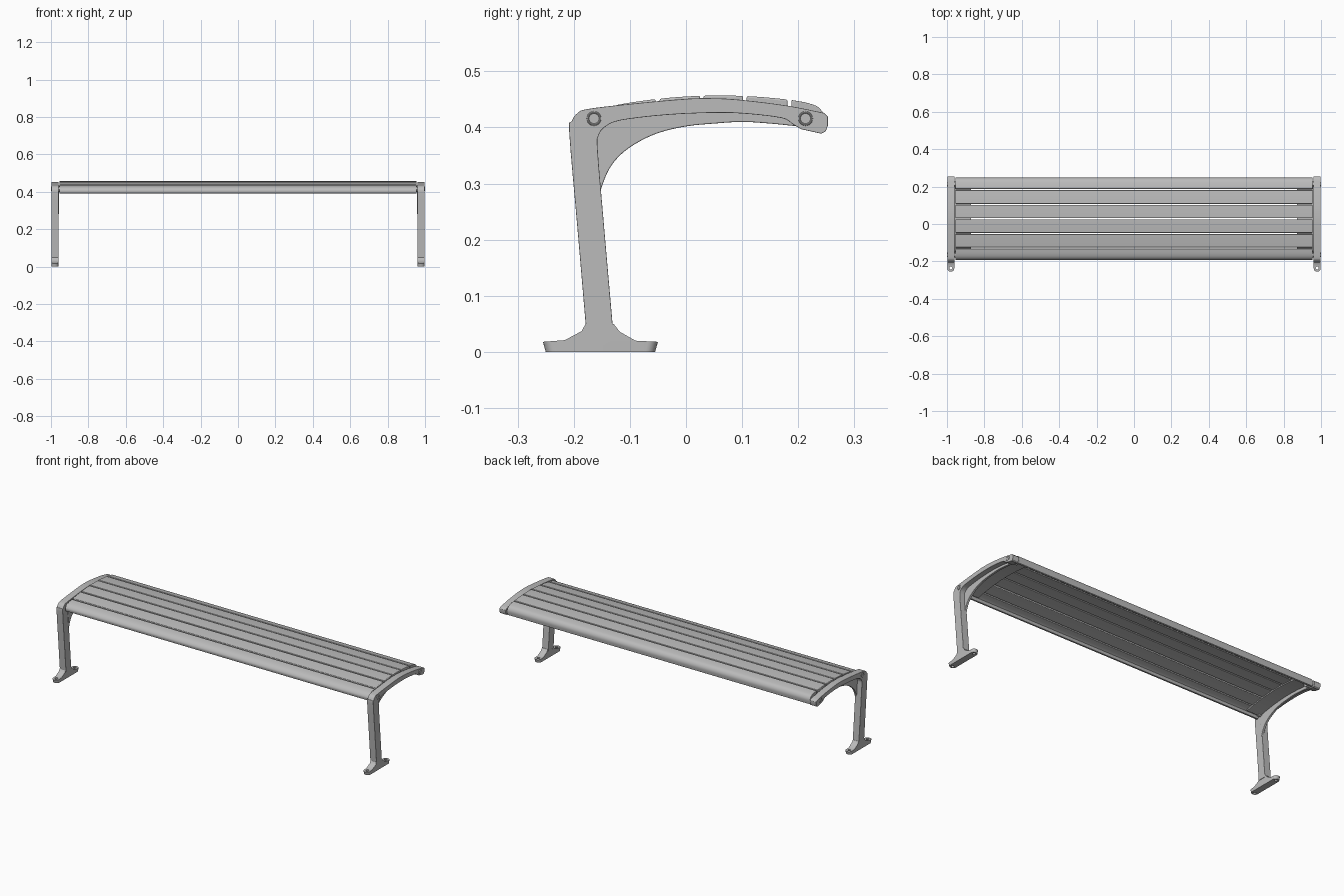
import bpy, bmesh, math
from mathutils import Vector

if "Cube" in bpy.data.objects:
    bpy.data.objects.remove(bpy.data.objects["Cube"])

grey = bpy.data.materials.new("satin_grey")
grey.use_nodes = True
GREY = (0.5, 0.5, 0.5, 1)
grey.diffuse_color = GREY
grey.node_tree.nodes["Principled BSDF"].inputs["Base Color"].default_value = GREY


def smooth(points, steps=4):
    """Round off an open path with a Catmull-Rom curve."""
    p = [Vector(q) for q in points]
    p = [2 * p[0] - p[1]] + p + [2 * p[-1] - p[-2]]
    out = []
    for a, b, c, d in zip(p, p[1:], p[2:], p[3:]):
        for i in range(steps):
            t = i / steps
            out.append(tuple(b + (c - a) * t / 2 + (a - 2.5 * b + 2 * c - d / 2) * t * t
                             + (1.5 * b - a / 2 - 1.5 * c + d / 2) * t ** 3))
    return out + [tuple(p[-2])]


def finish(obj):
    obj.data.materials.clear()
    obj.data.materials.append(grey)
    bpy.ops.object.select_all(action="DESELECT")
    obj.select_set(True)
    bpy.context.view_layer.objects.active = obj
    bpy.ops.object.shade_smooth_by_angle(angle=math.radians(35))
    return obj


def extrude(name, profile, x0, x1, bevel=0.0, round_ends=0.0):
    """Extrude a (y, z) profile along x."""
    bm = bmesh.new()
    face = bm.faces.new([bm.verts.new((x0, y, z)) for y, z in profile])
    new = bmesh.ops.extrude_face_region(bm, geom=[face])["geom"]
    bmesh.ops.translate(bm, vec=(x1 - x0, 0, 0),
                        verts=[v for v in new if isinstance(v, bmesh.types.BMVert)])
    bmesh.ops.recalc_face_normals(bm, faces=bm.faces)
    if round_ends:
        low, high = min(p[0] for p in profile), max(p[0] for p in profile)
        ends = [e for e in bm.edges if abs(e.verts[0].co.x - e.verts[1].co.x) < 1e-5
                and abs(e.verts[0].co.z - e.verts[1].co.z) > 0.01
                and all(v.co.y < low + 0.007 or v.co.y > high - 0.007 for v in e.verts)]
        bmesh.ops.bevel(bm, geom=ends, offset=round_ends, segments=6, profile=0.5,
                        affect="EDGES", clamp_overlap=True)
    mesh = bpy.data.meshes.new(name)
    bm.to_mesh(mesh)
    bm.free()
    obj = bpy.data.objects.new(name, mesh)
    bpy.context.collection.objects.link(obj)
    if bevel:
        mod = obj.modifiers.new("soft_edges", "BEVEL")
        mod.width, mod.segments = bevel, 3
        mod.limit_method, mod.angle_limit = "ANGLE", math.radians(40)
    return finish(obj)


def cylinder(name, radius, depth, centre, axis="X"):
    turn = (0, math.pi / 2, 0) if axis == "X" else (0, 0, 0)
    bpy.ops.mesh.primitive_cylinder_add(vertices=24, radius=radius, depth=depth,
                                        location=centre, rotation=turn)
    obj = bpy.context.object
    obj.name = name
    return finish(obj)


def top(y):
    """Height of the crowned seat."""
    return 0.457 - 0.5 * (y - 0.06) ** 2


def band(y0, y1, upper, lower, n=6):
    ys = [y0 + (y1 - y0) * i / n for i in range(n + 1)]
    return [(y, top(y) - upper) for y in ys] + [(y, top(y) - lower) for y in reversed(ys)]


# Seat slats, with rolled front and back ones
for i, (y0, y1) in enumerate([(-0.125, -0.054), (-0.047, 0.025), (0.031, 0.102), (0.108, 0.181)]):
    extrude(f"seat_slat_{i + 1}", band(y0, y1, 0, 0.024), -0.955, 0.955, 0.003)
front = smooth([(-0.132, 0.438), (-0.16, 0.432), (-0.18, 0.423), (-0.191, 0.408), (-0.189, 0.392)])
extrude("front_slat", front + [(-0.178, 0.391), (-0.172, 0.405), (-0.16, 0.412), (-0.132, 0.416)],
        -0.955, 0.955, 0.002)
back = smooth([(0.188, 0.449), (0.215, 0.444), (0.236, 0.436), (0.247, 0.418), (0.245, 0.392)])
extrude("back_slat", back + [(0.234, 0.391), (0.23, 0.408), (0.215, 0.42), (0.188, 0.425)],
        -0.955, 0.955, 0.002)

# Profiles of the end frames
outer = smooth([(-0.178, 0.04), (-0.193, 0.215), (-0.208, 0.39), (-0.204, 0.411), (-0.193, 0.426),
                (-0.175, 0.433), (-0.1, 0.442), (0, 0.451), (0.05, 0.452), (0.1, 0.449),
                (0.18, 0.439), (0.246, 0.426)])
tip = [(0.253, 0.419), (0.253, 0.404), (0.249, 0.393), (0.241, 0.389)]
inner = smooth([(0.205, 0.397), (0.19, 0.406), (0.17, 0.417), (0.1, 0.425), (0.04, 0.426),
                (-0.04, 0.422), (-0.115, 0.413), (-0.143, 0.402), (-0.156, 0.385),
                (-0.157, 0.355), (-0.144, 0.2), (-0.13, 0.04)])
gusset = smooth([(-0.155, 0.28), (-0.14, 0.32), (-0.12, 0.348), (-0.09, 0.371), (-0.05, 0.39),
                 (0, 0.402), (0.05, 0.407), (0.1, 0.41), (0.15, 0.407), (0.2, 0.402)])
gusset += [(0.2, 0.415), (0.17, 0.425), (0.04, 0.434), (-0.12, 0.422), (-0.165, 0.39)]
foot = [(-0.25, 0), (-0.055, 0), (-0.05, 0.018), (-0.09, 0.02), (-0.118, 0.036), (-0.129, 0.05),
        (-0.179, 0.05), (-0.186, 0.037), (-0.216, 0.021), (-0.255, 0.018)]

for side, s in (("left", 1), ("right", -1)):
    extrude(f"{side}_leg_and_arm", outer + tip + inner, s * 0.959, s * 0.998, 0.005)
    extrude(f"{side}_gusset", gusset, s * 0.957, s * 0.969, 0.002)
    extrude(f"{side}_under_strap", band(-0.165, 0.225, 0.022, 0.03, 12), s * 0.872, s * 0.956)

    # Foot with rounded ends and anchor holes
    base = extrude(f"{side}_foot", foot, s * 0.961, s * 0.998, 0, 0.017)
    for y in (-0.235, -0.07):
        cutter = cylinder("hole_cutter", 0.008, 0.1, (s * 0.9795, y, 0.01), "Z")
        cutter.hide_render = True
        mod = base.modifiers.new("anchor_hole", "BOOLEAN")
        mod.operation, mod.object, mod.solver = "DIFFERENCE", cutter, "EXACT"
        bpy.context.view_layer.objects.active = base
        bpy.ops.object.modifier_apply(modifier=mod.name)
        bpy.data.objects.remove(cutter)
    finish(base)

    # Bolts, their collars and the inner bosses that carry the seat
    for end, y in (("front", -0.164), ("back", 0.213)):
        cylinder(f"{side}_{end}_bolt", 0.007, 0.006, (s * 0.9965, y, 0.416))
        cylinder(f"{side}_{end}_boss", 0.014, 0.03, (s * 0.952, y, 0.413))
        bpy.ops.mesh.primitive_torus_add(major_radius=0.011, minor_radius=0.002,
                                         major_segments=24, minor_segments=8,
                                         location=(s * 0.998, y, 0.416),
                                         rotation=(0, math.pi / 2, 0))
        bpy.context.object.name = f"{side}_{end}_bolt_collar"
        finish(bpy.context.object)
